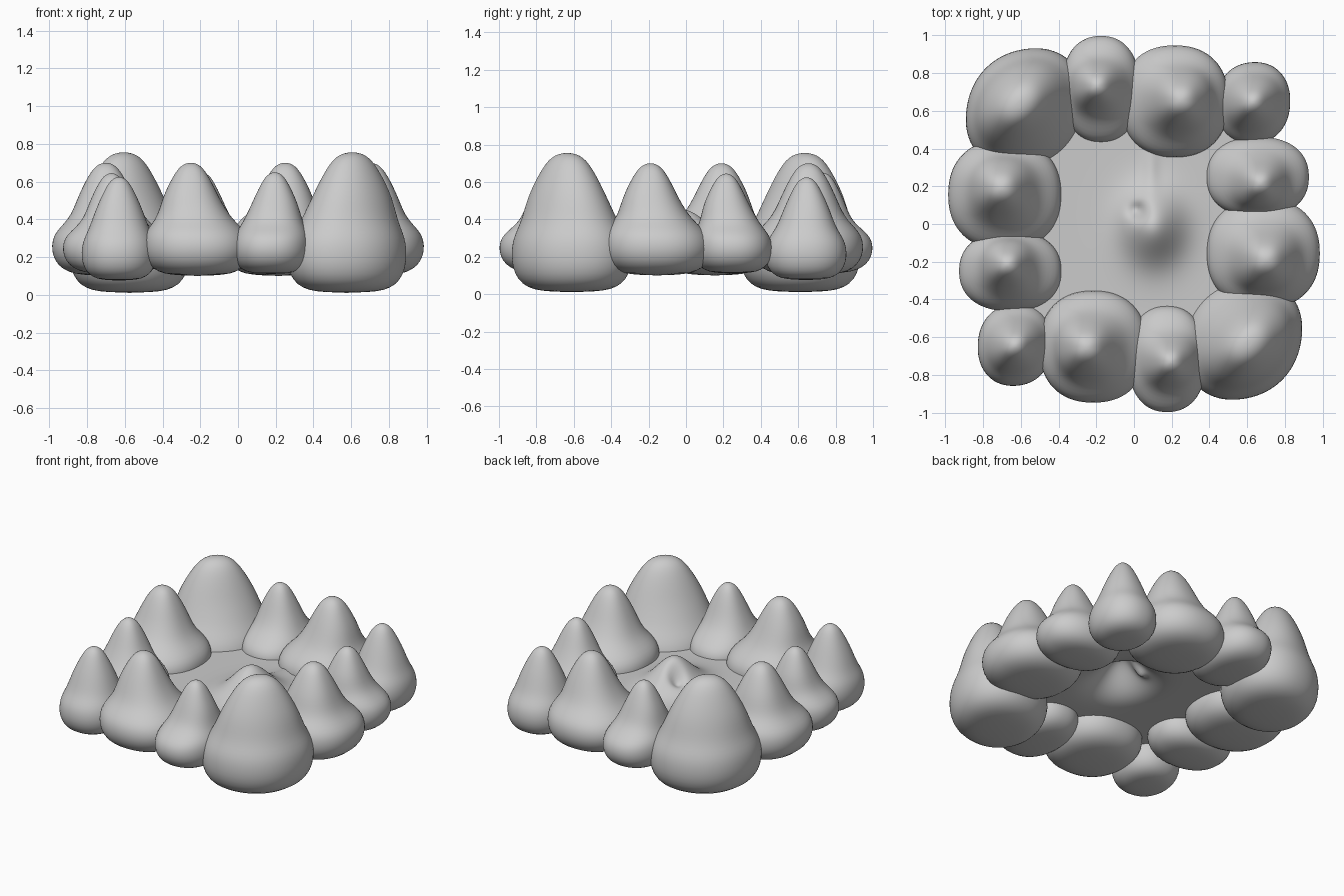
import bpy
import bmesh
import math

if "Cube" in bpy.data.objects:
    bpy.data.objects.remove(bpy.data.objects["Cube"])

grey = bpy.data.materials.new("plain_grey")
grey.use_nodes = True
grey.diffuse_color = (0.6, 0.6, 0.6, 1)
grey.node_tree.nodes["Principled BSDF"].inputs["Base Color"].default_value = grey.diffuse_color

# Lobe outline: height fraction, cone width, skirt width
PROFILE = [(.01, .48, .48), (.035, .70, .70), (.09, .88, .88), (.18, .98, .98),
           (.27, 1, 1), (.36, .98, .90), (.43, .96, .58), (.50, .92, .24),
           (.58, .86, .06), (.68, .75, 0), (.78, .61, 0), (.88, .45, 0),
           (.95, .31, 0), (.985, .18, 0), (.998, .07, 0)]
SIDES = 40


def finish(name, bm):
    mesh = bpy.data.meshes.new(name)
    bmesh.ops.recalc_face_normals(bm, faces=bm.faces)
    for f in bm.faces:
        f.smooth = True
    bm.to_mesh(mesh)
    bm.free()
    mesh.materials.append(grey)
    obj = bpy.data.objects.new(name, mesh)
    bpy.context.scene.collection.objects.link(obj)
    return obj


def lobe(name, base, peak, skirt, cone, low, high, blunt=1.0, square=2.2, pinch=0.0):
    """Rounded cone on a swollen skirt; pinch narrows it along one diagonal."""
    bm = bmesh.new()
    rings = []
    for t, c, s in PROFILE:
        shift = min(1, max(0, (t - .3) / .4))
        cx, cy = (b + (p - b) * shift for b, p in zip(base, peak))
        rx, ry = (cone * c ** blunt + (r - cone) * s for r in skirt)
        ring = []
        for i in range(SIDES):
            a = math.tau * i / SIDES
            ca, sa = math.cos(a), math.sin(a)
            k = (abs(ca) ** square + abs(sa) ** square) ** (-1 / square)
            k *= 1 + pinch * (1 + shift) * math.sin(2 * a)
            ring.append(bm.verts.new((cx + rx * k * ca, cy + ry * k * sa,
                                      low + (high - low) * t)))
        rings.append(ring)
    bottom = bm.verts.new((*base, low))
    top = bm.verts.new((*peak, high))
    for i in range(SIDES):
        j = (i + 1) % SIDES
        for a, b in zip(rings, rings[1:]):
            bm.faces.new((a[i], a[j], b[j], b[i]))
        bm.faces.new((bottom, rings[0][j], rings[0][i]))
        bm.faces.new((top, rings[-1][i], rings[-1][j]))
    obj = finish(name, bm)
    sub = obj.modifiers.new("smooth", 'SUBSURF')
    sub.levels = sub.render_levels = 1


# Half of the ring; the other half is the same turned by 180 degrees
LOBES = [
    ("small_corner_lobe", (-.63, -.64), (-.63, -.645), (.2, .22), .165, .075, .625, 1, 2.2, .02),
    ("front_wide_lobe", (-.215, -.65), (-.25, -.655), (.29, .30), .20, .10, .70, .95, 2.3),
    ("front_narrow_lobe", (.175, -.715), (.195, -.73), (.21, .285), .165, .11, .65, 1, 2.3),
    ("large_corner_lobe", (.575, -.61), (.605, -.635), (.315, .32), .26, .01, .755, .85, 2.2, .07),
    ("side_wide_lobe", (.685, -.155), (.70, -.19), (.303, .295), .20, .10, .70, .95, 2.3),
    ("side_narrow_lobe", (.655, .25), (.67, .215), (.275, .215), .165, .11, .645, 1, 2.3),
]
for name, base, peak, *shape in LOBES:
    lobe(name, base, peak, *shape)
    lobe("opposite_" + name, [-v for v in base], [-v for v in peak], *shape)


# Thin floor with a dimpled mound in the middle
def hill(x, y, cx, cy, sx, sy):
    return math.exp(-((x - cx) / sx) ** 2 - ((y - cy) / sy) ** 2)


floor = bmesh.new()
bmesh.ops.create_grid(floor, x_segments=100, y_segments=100, size=.62)
for v in floor.verts:
    x, y = v.co.xy
    v.co.z = (.26 + .19 * hill(x, y, .10, -.01, .15, .18)
              + .015 * hill(x, y, .09, .3, .04, .15)
              - .06 * hill(x, y, .02, .07, .045, .045))
finish("floor", floor)
